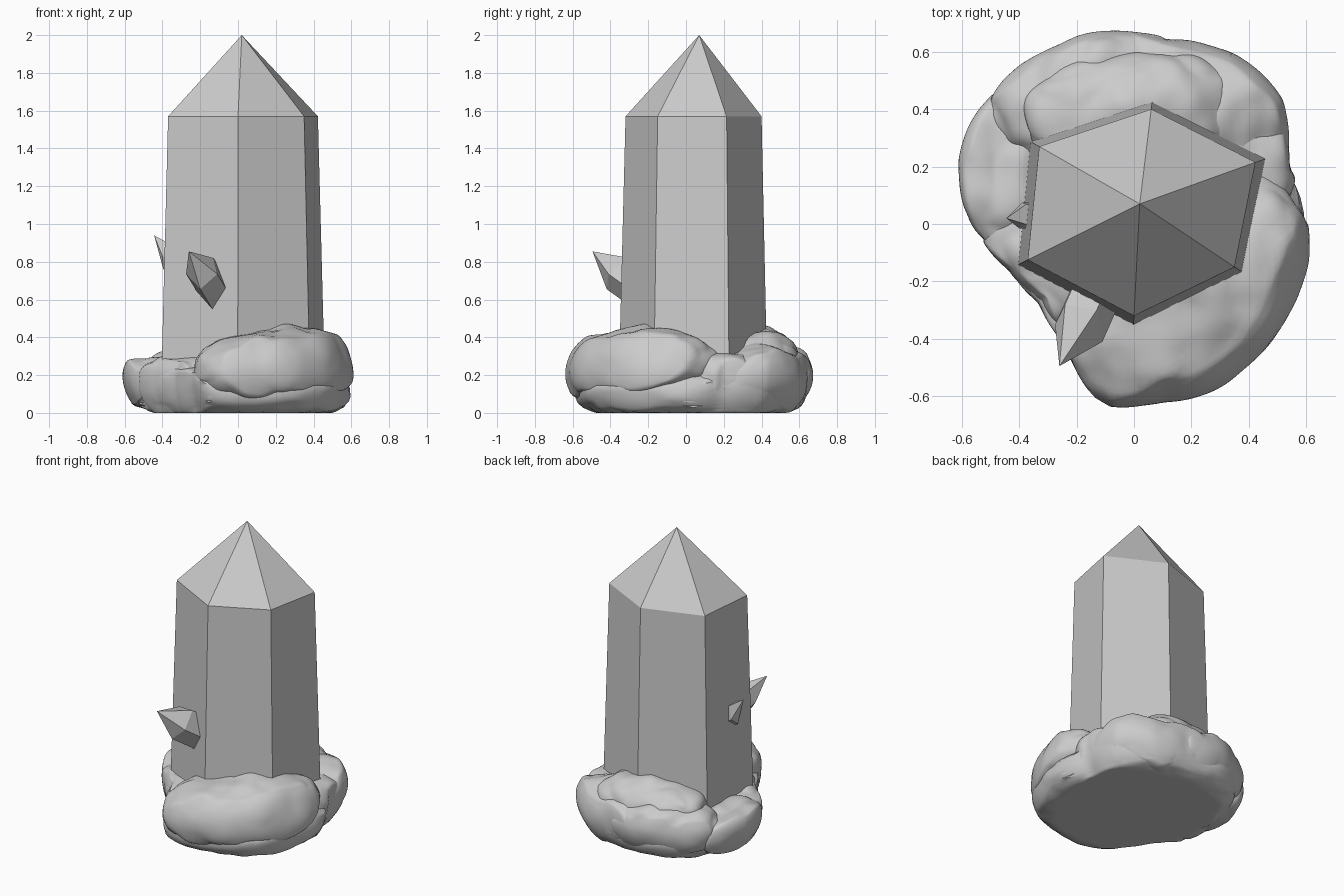
import bpy, bmesh, math
from mathutils import Vector, Matrix, noise

cube = bpy.data.objects.get("Cube")
if cube:
    bpy.data.objects.remove(cube, do_unlink=True)

# Single stone grey
GREY = (0.6, 0.6, 0.6, 1)
stone = bpy.data.materials.new("stone_grey")
stone.use_nodes = True
stone.diffuse_color = GREY
stone.node_tree.nodes["Principled BSDF"].inputs["Base Color"].default_value = GREY


def finish(name, bm, smooth):
    bmesh.ops.recalc_face_normals(bm, faces=bm.faces[:])
    mesh = bpy.data.meshes.new(name)
    bm.to_mesh(mesh)
    bm.free()
    mesh.materials.append(stone)
    obj = bpy.data.objects.new(name, mesh)
    bpy.context.collection.objects.link(obj)
    if smooth:
        bpy.ops.object.select_all(action="DESELECT")
        obj.select_set(True)
        bpy.context.view_layer.objects.active = obj
        bpy.ops.object.shade_smooth_by_angle(angle=math.radians(40))
    return obj


def crystal(name, shoulder, foot, tip):
    """Prism from foot ring to shoulder ring, closed by a pointed tip."""
    bm = bmesh.new()
    a = [bm.verts.new(p) for p in shoulder]
    b = [bm.verts.new(p) for p in foot]
    t = bm.verts.new(tip)
    bm.faces.new(b)
    for i in range(len(a)):
        j = (i + 1) % len(a)
        bm.faces.new((b[i], b[j], a[j], a[i]))
        bm.faces.new((a[i], a[j], t))
    return finish(name, bm, False)


# Outer radius of the rock pile, one value every 20 degrees from +x
REACH = (0.62, 0.57, 0.66, 0.68, 0.65, 0.67, 0.68, 0.66, 0.64,
         0.56, 0.45, 0.41, 0.47, 0.645, 0.62, 0.635, 0.63, 0.615)


def reach(p):
    """Pile radius in the direction of p, tucked in at the foot and the top."""
    step = math.degrees(math.atan2(p.y, p.x)) % 360 / 20
    i = int(step) % len(REACH)
    r = REACH[i] + (REACH[(i + 1) % len(REACH)] - REACH[i]) * (step - int(step))
    return r * (1 - 3 * (p.z - 0.2) ** 2)


def rock(name, centre, half, turn=0, tilt=0, rough=0.045, seed=0, box=0.86):
    """Lumpy boulder kept inside the pile outline and cut flat at the ground."""
    bm = bmesh.new()
    bmesh.ops.create_icosphere(bm, subdivisions=5, radius=1)
    rot = Matrix.Rotation(math.radians(turn), 3, "Z") @ Matrix.Rotation(math.radians(tilt), 3, "Y")
    shift = Vector((seed * 7.3, seed * 3.1, seed * 5.7))
    for v in bm.verts:
        n = v.co.normalized()
        p = Vector([math.copysign(abs(c) ** box, c) * h for c, h in zip(n, half)])
        q = rot @ p
        lump = noise.noise(q * 4 + shift)
        crease = abs(noise.noise(q * 6 - shift)) - 0.2
        fine = noise.noise(q * 12 + shift)
        q += Vector(centre) + (rot @ n) * rough * (0.7 * lump + 0.7 * crease + 0.2 * fine)
        q.z = max(q.z, 0)
        limit = reach(q) + 0.02 * lump
        flat = math.hypot(q.x, q.y)
        if flat > limit:
            pull = (limit + 0.15 * (flat - limit)) / flat
            q.x *= pull
            q.y *= pull
        v.co = q
    return finish(name, bm, True)


# Main six-sided crystal, slightly wider towards the foot
axis = Vector((0.02, 0.07, 0))
shoulder = [Vector((x, y, 1.57)) for x, y in (
    (0.06, 0.4), (0.423, 0.215), (0.35, -0.15),
    (0, -0.32), (-0.37, -0.125), (-0.33, 0.27))]
foot = [axis + Vector((p.x - axis.x, p.y - axis.y, 0)) * 1.1 + Vector((0, 0, 0.05)) for p in shoulder]
crystal("main_crystal", shoulder, foot, (0.02, 0.07, 2))

# Small crystals growing out of the main one
buds = {
    "front_bud": ([(-0.11, -0.41, 0.735), (-0.2, -0.42, 0.655), (-0.275, -0.35, 0.735),
                   (-0.24, -0.28, 0.81), (-0.13, -0.3, 0.82)], (-0.26, -0.495, 0.855), (0.08, 0.18, -0.13)),
    "side_bud": ([(-0.395, 0.01, 0.76), (-0.40, -0.015, 0.83), (-0.38, 0.0, 0.905),
                  (-0.375, 0.07, 0.90), (-0.39, 0.075, 0.81)], (-0.444, 0.02, 0.94), (0.1, 0, -0.06)),
}
for name, (ring, tip, root) in buds.items():
    crystal(name, ring, [Vector(p) + Vector(root) for p in ring], tip)

# Broad base and the large front boulder
rock("base_rock", (0.03, 0.04, 0.11), (0.56, 0.6, 0.15), rough=0.035, seed=1, box=0.75)
rock("front_boulder", (0.215, -0.26, 0.25), (0.49, 0.34, 0.19), 40, -4, 0.04, 2)

# Back boulders bending around the crystal, with a higher dome against it
rock("back_left_boulder", (-0.17, 0.44, 0.18), (0.34, 0.23, 0.17), 18, 0, 0.045, 4)
rock("back_right_boulder", (0.24, 0.43, 0.18), (0.36, 0.22, 0.17), -28, 0, 0.045, 5)
rock("back_upper_rock", (0.0, 0.39, 0.29), (0.38, 0.2, 0.14), 4, 3, 0.045, 6)

# Side boulders
rock("left_boulder", (-0.45, 0.17, 0.16), (0.2, 0.29, 0.13), 12, 0, 0.045, 3)
rock("right_boulder", (0.38, 0.26, 0.17), (0.18, 0.29, 0.14), 4, 0, 0.045, 7)
rock("front_left_rock", (-0.3, -0.12, 0.15), (0.18, 0.27, 0.16), 32, 0, 0.045, 8)
